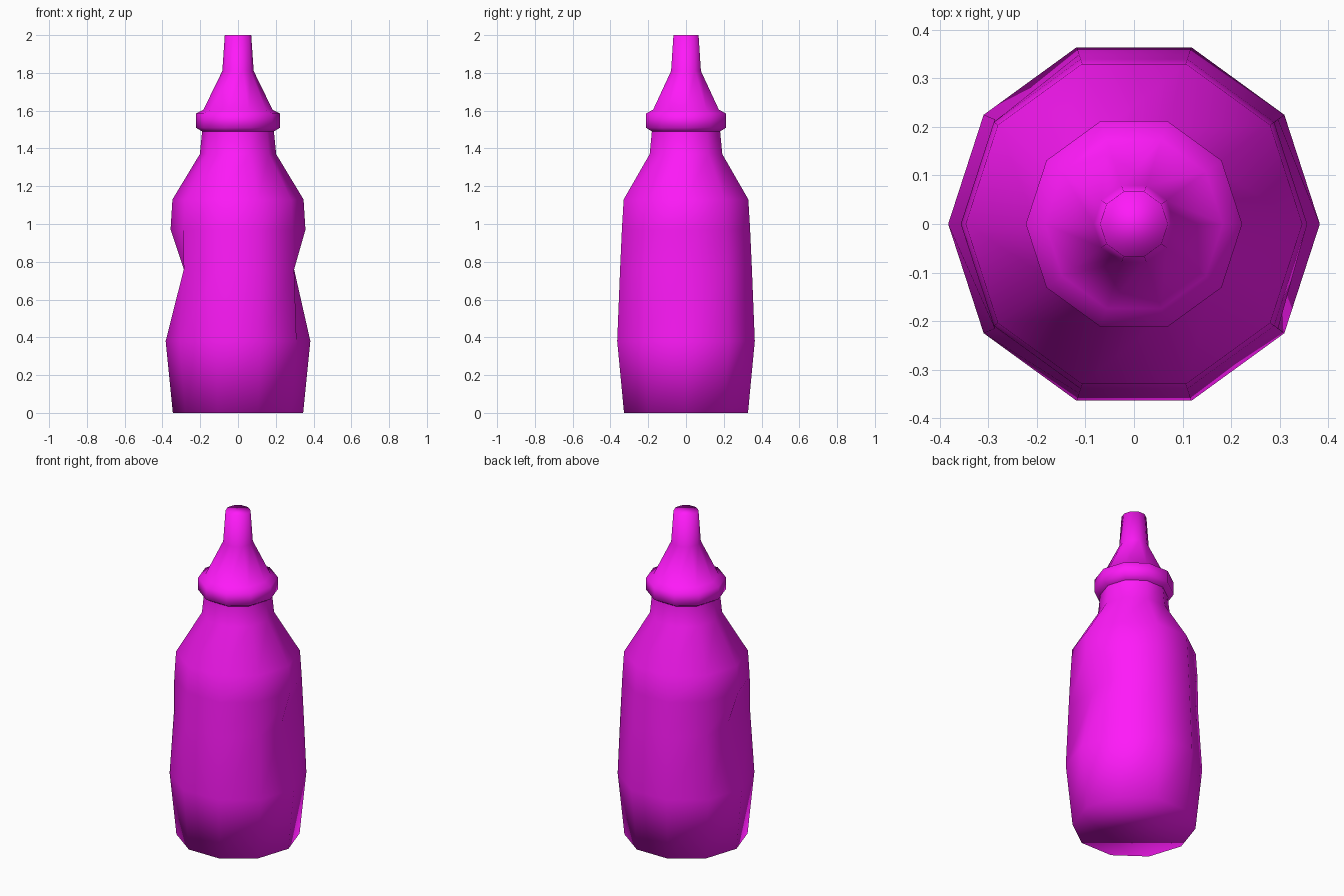
import bpy, bmesh
from math import cos, sin, tau

if "Cube" in bpy.data.objects:
    bpy.data.objects.remove(bpy.data.objects["Cube"])

SIDES = 10
magenta = bpy.data.materials.new("magenta_plastic")
magenta.diffuse_color = (1.0, 0.01, 0.95, 1)
magenta.use_nodes = True
magenta.node_tree.nodes["Principled BSDF"].inputs["Base Color"].default_value = magenta.diffuse_color


def lathe(name, profile, cap_start=False, cap_end=False, pinch=None):
    """Turn a (radius, z) profile into a ten-sided smooth solid."""
    bm = bmesh.new()
    rings = []
    for r, z in profile:
        ring = []
        for i in range(SIDES):
            a = tau * i / SIDES
            x, y = r * cos(a), r * sin(a)
            if pinch and z == pinch[0]:
                x = max(pinch[1], min(pinch[2], x))
            ring.append(bm.verts.new((x, y, z)))
        rings.append(ring)
    for low, high in zip(rings, rings[1:]):
        for i in range(SIDES):
            j = (i + 1) % SIDES
            bm.faces.new((low[i], low[j], high[j], high[i]))
    if cap_start:
        bm.faces.new(rings[0][::-1])
    if cap_end:
        bm.faces.new(rings[-1])
    for f in bm.faces:
        f.smooth = True
    mesh = bpy.data.meshes.new(name)
    bm.to_mesh(mesh)
    bm.free()
    mesh.materials.append(magenta)
    obj = bpy.data.objects.new(name, mesh)
    bpy.context.collection.objects.link(obj)
    return obj


# Bottle body with grip dents on the left and right
lathe("bottle_body",
      [(0.345, 0), (0.383, 0.38), (0.367, 0.76), (0.357, 0.97),
       (0.347, 1.13), (0.202, 1.37), (0.19, 1.49)],
      cap_start=True, pinch=(0.76, -0.287, 0.297))

# Screw collar and tapering nozzle
lathe("nozzle_cap",
      [(0.19, 1.49), (0.223, 1.51), (0.223, 1.585), (0.183, 1.605),
       (0.083, 1.81), (0.07, 2.0)],
      cap_end=True)
